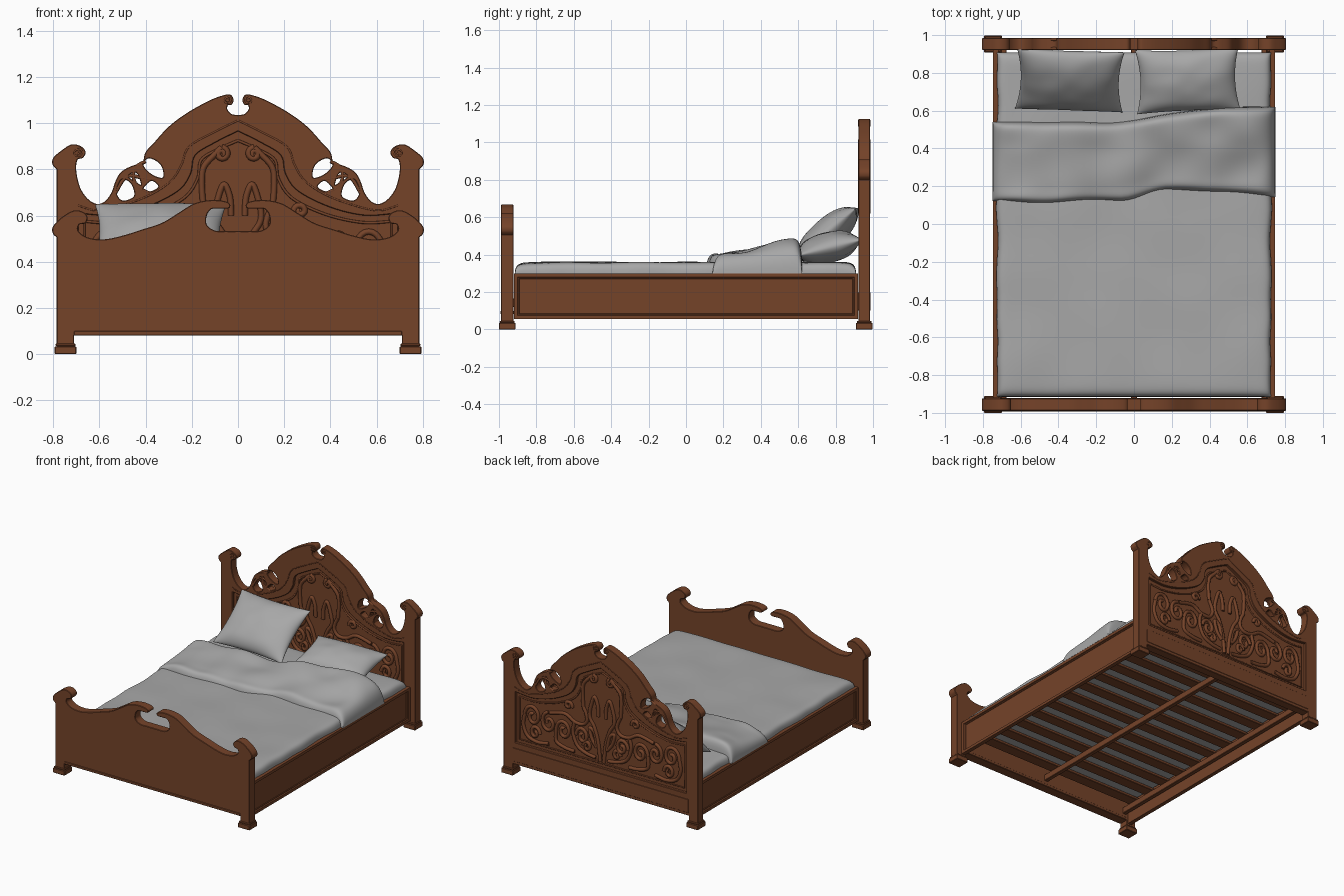
import bpy, bmesh, math
from mathutils import Vector, noise

if "Cube" in bpy.data.objects:
    bpy.data.objects.remove(bpy.data.objects["Cube"])

def material(name, rgb):
    m = bpy.data.materials.new(name)
    m.diffuse_color = (*rgb, 1)
    m.use_nodes = True
    m.node_tree.nodes["Principled BSDF"].inputs["Base Color"].default_value = m.diffuse_color
    return m

WOOD = material("brown wood", (0.178, 0.056, 0.022))
CLOTH = material("grey linen", (0.39, 0.39, 0.39))

def add(name, mesh, mat, angle=35):
    mesh.materials.clear()
    mesh.materials.append(mat)
    for p in mesh.polygons:
        p.use_smooth = True
        p.material_index = 0
    mesh.set_sharp_from_angle(angle=math.radians(angle))
    ob = bpy.data.objects.new(name, mesh)
    bpy.context.collection.objects.link(ob)
    return ob

def box(name, x0, x1, y0, y1, z0, z1, panel=0, bevel=0.003):
    bm = bmesh.new()
    bmesh.ops.create_cube(bm, size=1)
    for v in bm.verts:
        v.co = ((x0 + x1) / 2 + v.co.x * (x1 - x0), (y0 + y1) / 2 + v.co.y * (y1 - y0),
                (z0 + z1) / 2 + v.co.z * (z1 - z0))
    if panel:  # sunken stepped panel on the outward face
        f = [f for f in bm.faces if f.normal.x * panel > 0.9]
        bmesh.ops.inset_region(bm, faces=f, thickness=0.028)
        bmesh.ops.inset_region(bm, faces=f, thickness=0.004, depth=-0.008)
        bmesh.ops.inset_region(bm, faces=f, thickness=0.008)
        bmesh.ops.inset_region(bm, faces=f, thickness=0.002, depth=-0.004)
    else:
        bmesh.ops.bevel(bm, geom=bm.edges[:], offset=bevel, segments=1, affect='EDGES')
    me = bpy.data.meshes.new(name)
    bm.to_mesh(me)
    bm.free()
    return add(name, me, WOOD)

def smooth(pts, n=6, closed=False):
    """Catmull-Rom curve through the points."""
    p = [Vector(q) for q in pts]
    p = [p[-1]] + p + p[:2] if closed else [p[0]] + p + [p[-1]]
    out = []
    for a, b, c, d in zip(p, p[1:], p[2:], p[3:]):
        for i in range(n):
            t = i / n
            out.append(0.5 * (2 * b + (c - a) * t + (2 * a - 5 * b + 4 * c - d) * t * t
                              + (3 * b - a - 3 * c + d) * t ** 3))
    return [tuple(q) for q in out] + ([] if closed else [tuple(p[-1])])

def flip(pts):
    return [(-x, z) for x, z in pts]

def both(half):
    return half + [(-x, z) for x, z in reversed(half) if x > 1e-4]

def curve_mesh(name, splines, dims, closed, **kw):
    cu = bpy.data.curves.new(name, 'CURVE')
    cu.dimensions = dims
    for k, v in kw.items():
        setattr(cu, k, v)
    for s in splines:
        sp = cu.splines.new('POLY')
        sp.points.add(len(s) - 1)
        for pt, q in zip(sp.points, s):
            pt.co = (q[0], q[1], q[2] if len(q) > 2 else 0, 1)
        sp.use_cyclic_u = closed
    ob = bpy.data.objects.new(name, cu)
    me = bpy.data.meshes.new_from_object(ob)
    bpy.data.objects.remove(ob)
    return me

def board(name, loops, y, half):
    """Outline with holes in the xz plane, extruded along y."""
    me = curve_mesh(name, loops, '2D', True, fill_mode='BOTH', extrude=half - 0.003,
                    bevel_depth=0.003, bevel_resolution=0, offset=-0.003)
    for v in me.vertices:
        v.co = (v.co.x, y - v.co.z, v.co.y)
    return add(name, me, WOOD, 30)

def carving(name, strokes, y, off, r):
    """Rods laid on both faces of a board, mirrored left and right."""
    s3 = [[(x, y + d, z) for x, z in q] for s in strokes for q in (s, flip(s)) for d in (-off, off)]
    me = curve_mesh(name, s3, '3D', False, bevel_depth=r, bevel_resolution=2, use_fill_caps=True)
    return add(name, me, WOOD, 60)

def spiral(cx, cz, r, turns=1.6, a0=90, d=1):
    out = []
    for i in range(29):
        t = i / 28
        a = math.radians(a0) + d * t * turns * 2 * math.pi
        out.append((cx + r * (1 - 0.8 * t) * math.cos(a), cz + r * (1 - 0.8 * t) * math.sin(a)))
    return out

# Headboard: crested outline, pierced scrolls, large sunken panel
HY, FY = 0.953, -0.956
head = smooth([(0, 1.035), (.028, 1.04), (.046, 1.06), (.043, 1.078), (.028, 1.08), (.019, 1.1),
               (.03, 1.122), (.055, 1.123), (.12, 1.10), (.22, 1.045), (.30, .985), (.36, .92),
               (.40, .875), (.415, .83), (.46, .815), (.505, .79), (.53, .75), (.548, .70),
               (.575, .663), (.61, .65), (.65, .672), (.683, .72), (.70, .79), (.696, .84),
               (.672, .85), (.66, .875), (.68, .90), (.72, .908), (.76, .885), (.80, .85),
               (.803, .82), (.785, .80)])
legs = [(.785, .04), (.71, .04), (.71, .08), (0, .08)]
panel = smooth([(0, .965), (.10, .915), (.185, .86), (.205, .78), (.26, .705), (.40, .635),
                (.55, .60), (.69, .61)]) + [(.69, .24), (0, .24)]
pierced = [[(.325, .765), (.335, .82), (.385, .848), (.41, .82), (.375, .78)],
           [(.45, .685), (.465, .74), (.505, .755), (.525, .70), (.50, .665)],
           [(.42, .735), (.44, .785), (.475, .77), (.44, .745)],
           [(.345, .725), (.375, .75), (.41, .715), (.38, .705)]]
holes = [smooth(h, 5, True) for h in pierced]
board("headboard_frame", [both(head + legs), both(panel)] + holes + [flip(h) for h in holes], HY, .031)
board("headboard_panel", [both([(x * 1.01, z + (.005 if z > .5 else -.005)) for x, z in panel])], HY, .012)

# Headboard mouldings and carved scrollwork
ridge = smooth([(0, 1.012), (.09, .968), (.21, .90), (.245, .82), (.29, .75), (.38, .69),
                (.50, .645), (.61, .622), (.695, .645)])
carving("headboard_moulding", [ridge, spiral(.695, .873, .022), spiral(.047, 1.10, .018)], HY, .029, .004)
box("headboard_lower_band", -.71, .71, HY - .033, HY + .033, .10, .20)
inner = smooth([(0, .925), (.09, .885), (.16, .84), (.175, .76), (.235, .675), (.38, .605),
                (.54, .57), (.665, .575)])
carving("headboard_inner_moulding", [inner + [(.665, .265), (0, .265)]], HY, .012, .006)
scrolls = [smooth(s) for s in (
    [(.015, .345), (.03, .45), (.06, .53), (.10, .59), (.085, .68), (.06, .735), (.035, .68), (.03, .60)],
    [(.15, .64), (.157, .74), (.148, .81), (.10, .865), (.07, .895)],
    [(.15, .64), (.12, .57), (.15, .53), (.22, .53), (.30, .56), (.42, .54)],
    [(.05, .36), (.13, .37), (.20, .40), (.235, .47), (.22, .53)],
    [(.22, .36), (.30, .365), (.37, .39), (.37, .46)],
    [(.43, .36), (.52, .35), (.60, .37), (.635, .43), (.62, .50)],
    [(.04, .42), (.08, .46), (.10, .52), (.06, .50), (.04, .42)])]
scrolls += [spiral(.07, .868, .028, 1.5, 90, 1), spiral(.16, .46, .05, 1.3, 0, 1),
            spiral(.31, .46, .06, 1.3, 0, 1), spiral(.43, .48, .06, 1.3, 90, -1),
            spiral(.56, .49, .065, 1.3, 0, 1), spiral(.54, .40, .04, 1.2, 180, -1),
            spiral(.27, .62, .03, 1.2, 200, -1), spiral(.12, .41, .03, 1.2, 0, 1)]
# stretch the lower scrolls down to the foot of the panel
scrolls = [[(x, z if z > .6 else .6 - (.6 - z) * 1.27) for x, z in s] for s in scrolls]
carving("headboard_carving", scrolls, HY, .014, .013)
carving("headboard_scroll_bands", [smooth([(.40, .835), (.45, .80), (.44, .73), (.37, .69)]),
                                   smooth([(.33, .755), (.40, .76), (.48, .77), (.53, .70)])], HY, .024, .008)

# Footboard: low wavy outline with a scrolled opening
foot = smooth([(0, .533), (.05, .533), (.10, .535), (.135, .56), (.135, .60), (.115, .628), (.075, .63),
               (.04, .632), (.035, .65), (.06, .663), (.12, .667), (.19, .652), (.26, .61), (.33, .568),
               (.42, .538), (.50, .513), (.58, .497), (.65, .505), (.69, .532), (.688, .56), (.662, .567),
               (.652, .592), (.67, .615), (.71, .622), (.76, .595), (.80, .555), (.803, .525), (.785, .505)])
board("footboard", [both(foot + legs)], FY, .033)
box("footboard_bottom_rail", -.71, .71, FY - .036, FY + .036, .08, .10)

for s, side in ((-1, "left"), (1, "right")):
    # Stepped feet at both ends
    for y, end in ((FY, "front"), (HY, "back")):
        x = s * .747
        box(f"{end}_{side}_foot", x - .047, x + .047, y - .045, y + .045, 0, .034)
        box(f"{end}_{side}_foot_cap", x - .043, x + .043, y - .04, y + .04, .034, .046)
    # Side rails with sunken panels, and the ledges that carry the slats
    xs = sorted((s * .718, s * .747))
    box(f"{side}_rail", *xs, -.92, .92, .055, .30, panel=s)
    xs = sorted((s * .675, s * .705))
    box(f"{side}_slat_ledge", *xs, -.925, .925, .12, .165)

# Slatted base
box("centre_beam", -.015, .015, -.925, .925, .12, .165)
for i in range(11):
    y = -.82 + i * .164
    box(f"slat_{i + 1}", -.72, .72, y - .042, y + .042, .165, .185)

def soft(name, f, nx, ny):
    """Closed soft form: an upper and a lower grid sharing their rim."""
    bm = bmesh.new()
    for side in (1, -1):
        g = [[bm.verts.new(f(math.sin(math.pi * (i / nx - .5)), math.sin(math.pi * (j / ny - .5)), side))
              for j in range(ny + 1)] for i in range(nx + 1)]
        for i in range(nx):
            for j in range(ny):
                q = [g[i][j], g[i + 1][j], g[i + 1][j + 1], g[i][j + 1]]
                bm.faces.new(q if side > 0 else q[::-1])
    bmesh.ops.remove_doubles(bm, verts=bm.verts, dist=1e-5)
    me = bpy.data.meshes.new(name)
    bm.to_mesh(me)
    bm.free()
    return add(name, me, CLOTH, 80)

def rim(u, v, k, p):
    return max(0, (1 - abs(u) ** k) * (1 - abs(v) ** k)) ** p

def wave(x, y, s, seed=0):
    return noise.noise(Vector((x * s, y * s, seed)))

def step(x, a, b):
    t = min(1, max(0, (x - a) / (b - a)))
    return t * t * (3 - 2 * t)

# Mattress with a lightly rumpled sheet
def mattress(u, v, side):
    x, y = u * (.725 + .012 * wave(0, v, 5, 3)), v * .912 - .003
    h = .066 + .008 * wave(x, y, 3.5) if side > 0 else .105
    return (x, y, .292 + side * h * rim(u, v, 40, .35))
soft("mattress", mattress, 60, 70)

# Turned-down blanket, fuller on the right, hanging over the rails
def blanket(u, v, side):
    x, t = u * .748, (v + 1) / 2
    y0 = .118 + .055 * step(x, -.08, .18) + .02 * wave(x, 0, 3, 5) - .025 * step(x, .3, .74)
    y1 = .54 + .08 * step(x, -.15, .5) + .008 * wave(x, 2, 4, 5)
    y = y0 + (y1 - y0) * t
    top = .39 + (.05 + .055 * step(x, -.2, .4)) * t + .022 * wave(x, y, 5, 9) + .008 * math.exp(-(t / .12) ** 2)
    return (x, y, .30 + ((top - .30) * rim(u, v, 14, .42) if side > 0 else 0))
soft("blanket", blanket, 70, 40)

# Pillows
def pillow(name, w, d, h, loc, tilt, turn):
    def f(u, v, side):
        z = side * h * rim(u, v, 2.4, .55) * (1 + .12 * wave(u, v, 2, w * 9))
        return (w * u * (1 - .09 * (1 - v * v)), d * v * (1 - .07 * (1 - u * u)), z)
    ob = soft(name, f, 36, 30)
    ob.location, ob.rotation_euler = loc, (math.radians(tilt), 0, math.radians(turn))
pillow("left_pillow", .285, .208, .08, (-.34, .76, .515), 40, -2)
pillow("right_pillow", .275, .175, .08, (.285, .76, .437), 14, 2)
